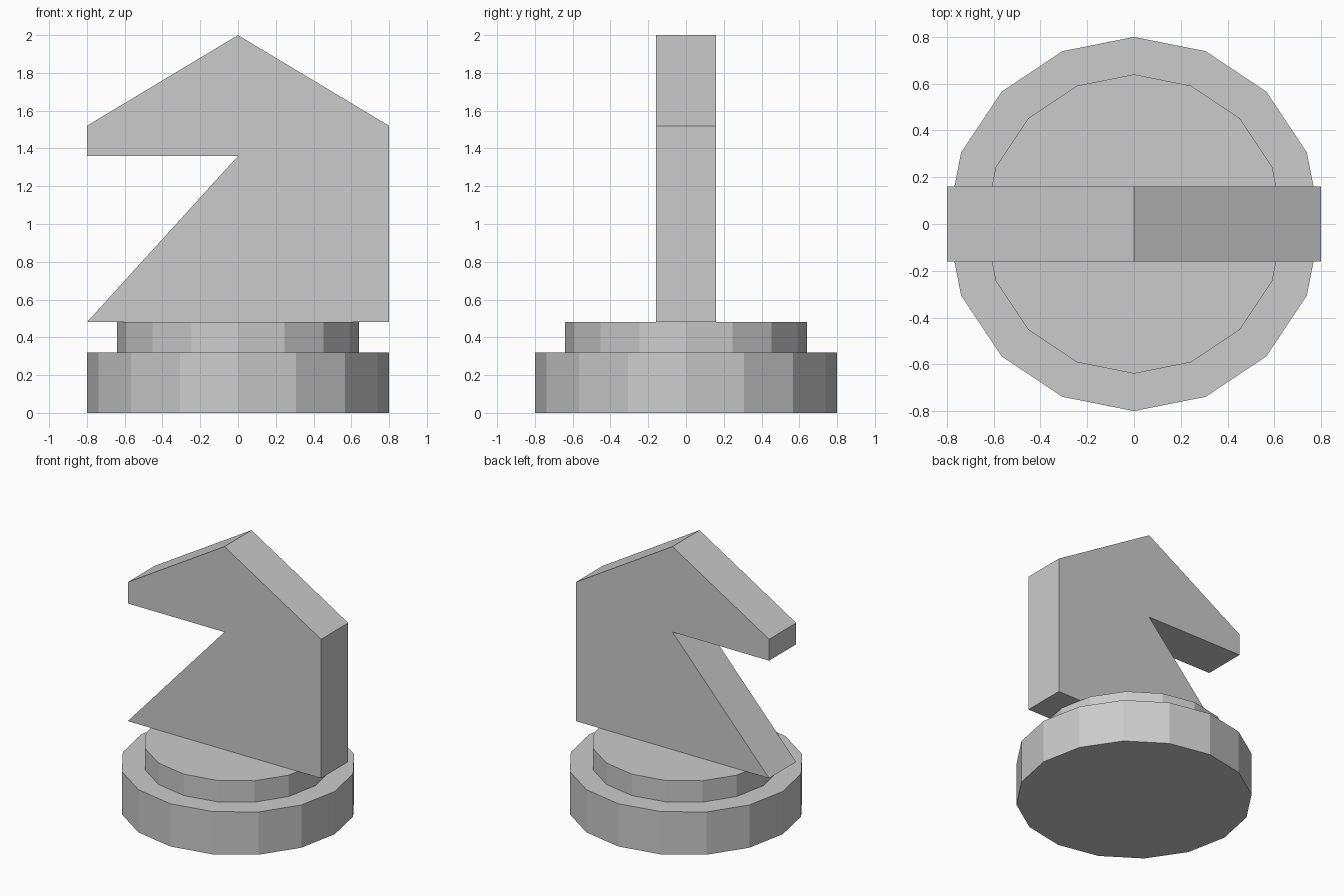
import bpy
import bmesh

cube = bpy.data.objects.get("Cube")
if cube:
    bpy.data.objects.remove(cube, do_unlink=True)

grey = bpy.data.materials.new("light_grey")
grey.use_nodes = True
colour = (0.6, 0.6, 0.6, 1)
grey.diffuse_color = colour
grey.node_tree.nodes["Principled BSDF"].inputs["Base Color"].default_value = colour


def disc(name, radius, bottom, top):
    """Flat-sided disc between two heights."""
    bpy.ops.mesh.primitive_cylinder_add(
        vertices=16, radius=radius, depth=top - bottom,
        location=(0, 0, (bottom + top) / 2))
    obj = bpy.context.object
    obj.name = name
    obj.data.materials.append(grey)


def slab(name, profile, thickness):
    """Outline in x and z, extruded evenly about y = 0."""
    bm = bmesh.new()
    face = bm.faces.new([bm.verts.new((x, -thickness / 2, z)) for x, z in profile])
    extruded = bmesh.ops.extrude_face_region(bm, geom=[face], use_keep_orig=True)
    moved = [v for v in extruded["geom"] if isinstance(v, bmesh.types.BMVert)]
    bmesh.ops.translate(bm, verts=moved, vec=(0, thickness, 0))
    bmesh.ops.recalc_face_normals(bm, faces=bm.faces)
    mesh = bpy.data.meshes.new(name)
    bm.to_mesh(mesh)
    bm.free()
    mesh.materials.append(grey)
    bpy.context.collection.objects.link(bpy.data.objects.new(name, mesh))


# Stepped round base
disc("base", 0.8, 0, 0.32)
disc("collar", 0.64, 0.32, 0.48)

# Horse head: peak, nose, jaw, throat, chest, back of the neck
slab("horse_head", [(0, 2), (-0.8, 1.52), (-0.8, 1.36), (0, 1.36),
                    (-0.8, 0.48), (0.8, 0.48), (0.8, 1.52)], 0.32)
